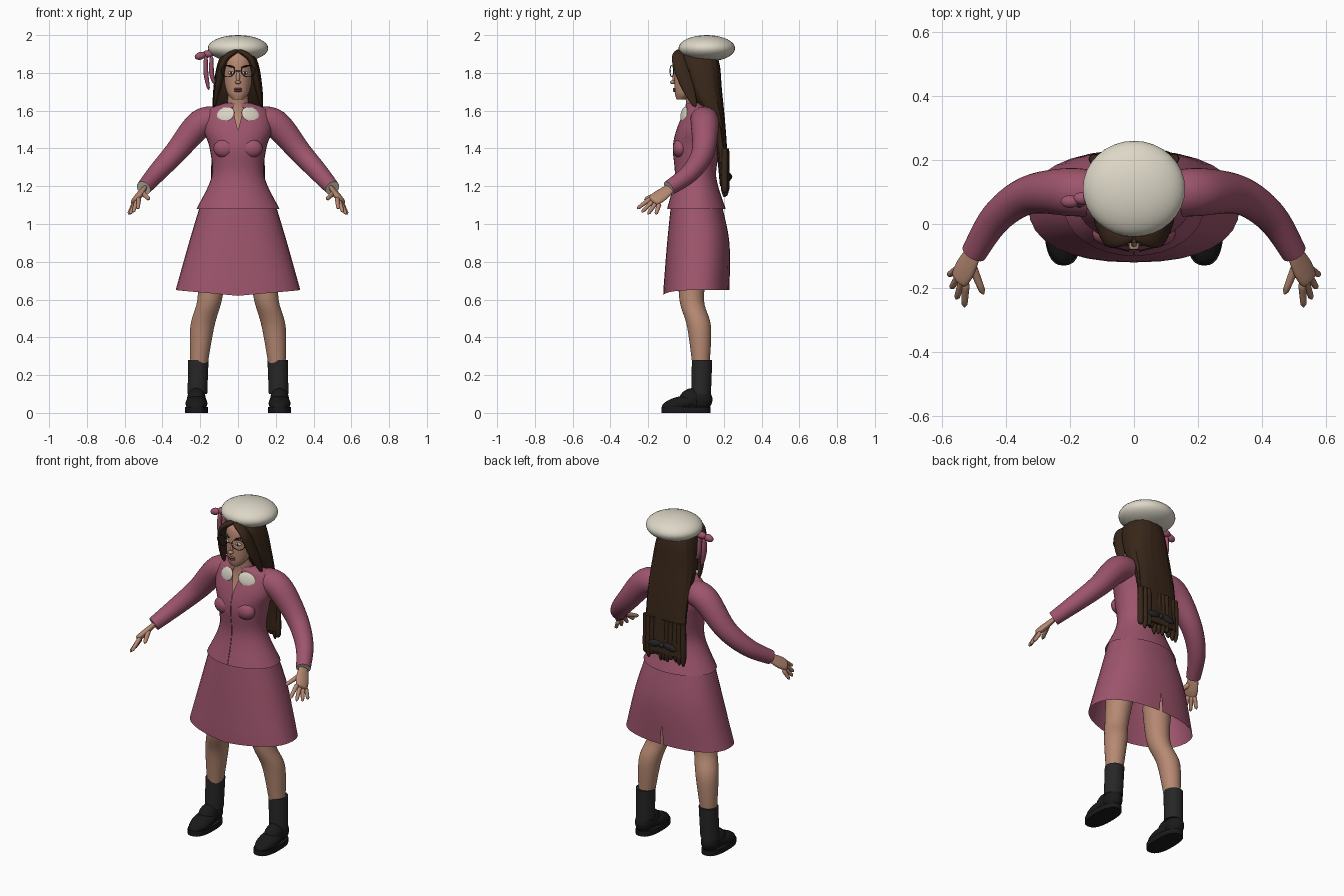
import bpy, bmesh, math, random
from mathutils import Vector, Matrix

random.seed(4)
cube = bpy.data.objects.get("Cube")
if cube:
    bpy.data.objects.remove(cube, do_unlink=True)

X_AXIS, Y_AXIS, Z_AXIS = Matrix.Identity(3)


def material(name, red, green, blue):
    mat = bpy.data.materials.new(name)
    mat.use_nodes = True
    colour = (red, green, blue, 1)
    mat.diffuse_color = colour
    mat.node_tree.nodes["Principled BSDF"].inputs["Base Color"].default_value = colour
    return mat


pink = material("dusty pink cloth", .34, .09, .15)
cream = material("cream felt", .72, .68, .57)
brown = material("dark brown hair", .04, .02, .01)
skin = material("skin", .47, .25, .17)
sock_black = material("sock black", .02, .02, .02)
shoe_black = material("shoe black", .01, .01, .01)
lip_red = material("lip red", .25, .09, .09)
eye_white = material("eye white", .6, .6, .5)


def finish(bm, name, mat):
    """Turn a bmesh into a smooth object with one colour."""
    bmesh.ops.recalc_face_normals(bm, faces=bm.faces)
    mesh = bpy.data.meshes.new(name)
    bm.to_mesh(mesh)
    bm.free()
    mesh.materials.append(mat)
    mesh.polygons.foreach_set("use_smooth", [True] * len(mesh.polygons))
    mesh.set_sharp_from_angle(angle=math.radians(50))
    obj = bpy.data.objects.new(name, mesh)
    bpy.context.collection.objects.link(obj)
    return obj


def flow(rings, steps):
    """Fill in smooth in-between rings along a spline through the given ones."""
    filled = []
    for i in range(len(rings) - 1):
        before, start, end = rings[max(i - 1, 0)], rings[i], rings[i + 1]
        after = rings[min(i + 2, len(rings) - 1)]
        for step in range(steps):
            t = step / steps
            filled.append([
                b + t / 2 * (c - a + t * (2 * a - 5 * b + 4 * c - d + t * (3 * (b - c) + d - a)))
                for a, b, c, d in zip(before, start, end, after)])
    return filled + [rings[-1]]


def loft_mesh(rings, side=None, flat=1, power=2, sides=32, ripple=0, caps=True, rounded=False):
    """Skin rings of x, y, z, radius and optional depth; level unless side is given."""
    rings = flow([ring if len(ring) > 4 else (*ring, ring[3] * flat) for ring in rings], 6)
    bm = bmesh.new()
    loops = []
    last = len(rings) - 1
    for i, (x, y, z, width, depth) in enumerate(rings):
        across, along = X_AXIS, Y_AXIS
        if side:
            tangent = Vector(rings[min(i + 1, last)][:3]) - Vector(rings[max(i - 1, 0)][:3])
            tangent.normalize()
            across = (side - tangent * side.dot(tangent)).normalized()
            along = tangent.cross(across)
        if rounded:
            taper = math.sqrt(max(.05, 1 - abs(2 * i / last - 1) ** 8))
            width, depth = width * taper, depth * taper
        loop = []
        for k in range(sides):
            swell = 1 + ripple * math.sin(k * 2.4)
            u, v = (math.copysign(abs(round(w, 6)) ** (2 / power), w) * swell
                    for w in (math.cos(math.tau * k / sides), math.sin(math.tau * k / sides)))
            loop.append(bm.verts.new(Vector((x, y, z)) + across * width * u + along * depth * v))
        loops.append(loop)
    for low, high in zip(loops, loops[1:]):
        for k in range(sides):
            bm.faces.new((low[k - 1], low[k], high[k], high[k - 1]))
    if caps:
        bm.faces.new(loops[0])
        bm.faces.new(loops[-1])
    return bm


def loft(name, rings, mat, **options):
    return finish(loft_mesh(rings, **options), name, mat)


def levels(*rows):
    """Rows of height, half width, front and back become level rings."""
    return [(0, (front + back) / 2, z, width, (back - front) / 2) for z, width, front, back in rows]


def blob(name, location, size, mat, rotation=(0, 0, 0)):
    bm = bmesh.new()
    bmesh.ops.create_uvsphere(bm, u_segments=32, v_segments=16, radius=1)
    obj = finish(bm, name, mat)
    obj.location, obj.scale, obj.rotation_euler = location, size, rotation
    return obj


def part_seam(bm, test, gap):
    """Split the centre seam where test holds and pull the edges apart."""
    def on_seam(vert):
        return abs(vert.co.x) < .0001 and test(vert.co)

    seam = [edge for edge in bm.edges if all(on_seam(vert) for vert in edge.verts)]
    bmesh.ops.split_edges(bm, edges=seam)
    for vert in filter(on_seam, bm.verts):
        way = sum(face.calc_center_median().x for face in vert.link_faces)
        if abs(way) > .001:
            vert.co.x += math.copysign(gap(vert.co.z), way)


# Jacket, open at the neck, with a front seam and a flared hem
jacket = loft_mesh(levels(
    (1.64, .07, 0, .12), (1.6, .16, -.01, .16), (1.5, .18, -.05, .18),
    (1.4, .15, -.07, .18), (1.25, .14, -.06, .16), (1.08, .22, -.1, .21)), caps=False)
part_seam(jacket, lambda co: co.y < .05, lambda z: .001 + max(0, z - 1.5) / 4)
finish(jacket, "jacket", pink)

# Skirt with a dipped front hem and a back slit
skirt = loft_mesh(levels((1.1, .2, -.08, .19), (.9, .26, -.1, .23), (.65, .33, -.12, .23)),
                  power=2.3, caps=False)
hem = min(vert.co.z for vert in skirt.verts)
for vert in skirt.verts:
    if vert.co.z < hem + .01 and vert.co.y < 0:
        vert.co.z -= .03 * (1 - abs(vert.co.x) * 3)
part_seam(skirt, lambda co: co.y > 0 and co.z < .8, lambda z: (.8 - z) * .07)
finish(skirt, "skirt", pink)

# Neck, head and face
loft("neck_and_chest", levels((1.72, .05, -.01, .09), (1.6, .06, 0, .1), (1.48, .08, -.04, .1)), skin)
loft("head", levels((1.66, .03, -.05, 0), (1.7, .06, -.06, .07), (1.8, .08, -.06, .14),
                    (1.88, .08, -.05, .15), (1.93, .03, 0, .1)), skin)
blob("nose_bridge", (0, -.06, 1.78), (.01, .01, .03), skin, (-.2, 0, 0))
blob("nose_tip", (0, -.07, 1.75), (.016, .015, .01), skin)
for name, height in (("upper_lip", 1.715), ("lower_lip", 1.705)):
    blob(name, (0, -.06, height), (.022, .01, .006), lip_red)
blob("glasses_bridge", (0, -.08, 1.81), (.018, .002, .002), sock_black)

# Hair mass, with loose strand ends
loft("hair", levels((1.94, .03, 0, .1), (1.87, .1, -.03, .17), (1.7, .13, .02, .19),
                    (1.5, .13, .14, .21), (1.2, .13, .18, .23)),
     brown, power=2.5, sides=40, ripple=.025)
for i in range(11):
    x = (i - 5) * .025
    y = .2 + random.uniform(0, .015)
    end = 1.14 + random.uniform(0, .04)
    loft(f"hair_strand_{i}", [(x, y, 1.4, .015), (x, y, 1.2, .017), (x, y, end, .005)], brown, sides=8)

# Dark bow low in the hair
for name, x in (("left", .05), ("right", -.05)):
    blob(f"{name}_hair_bow_loop", (x, .23, 1.25), (.045, .01, .02), sock_black, (0, x * 4, 0))
blob("hair_bow_knot", (0, .23, 1.25), (.015, .015, .015), sock_black)

# Hat and its side ribbon
blob("hat", (0, .11, 1.93), (.16, .15, .07), cream)
blob("ribbon_outer_loop", (-.2, .07, 1.89), (.03, .02, .02), pink, (0, -.3, 0))
blob("ribbon_inner_loop", (-.16, .08, 1.9), (.03, .02, .02), pink)
for name, x, end in (("outer", -.17, 1.71), ("inner", -.14, 1.74)):
    loft(f"ribbon_{name}_tail", [(x, .07, 1.89, .01), (x, .07, 1.8, .013), (x + .015, .07, end, .008)],
         pink, flat=1.5, rounded=True)

# Paired parts
for sign, label in ((1, "left"), (-1, "right")):
    def pair(name, rings, mat, **options):
        rings = [(sign * x, *rest) for x, *rest in rings]
        return loft(f"{label}_{name}", rings, mat, **options)

    def pair_blob(name, location, size, mat, tilt=0, roll=0, turn=0):
        x, *rest = location
        return blob(f"{label}_{name}", (sign * x, *rest), size, mat, (tilt, sign * roll, sign * turn))

    # Bust and collar
    pair_blob("bust", (.07, -.03, 1.4), (.06, .04, .05), pink)
    pair_blob("collar", (.066, -.01, 1.58), (.05, .01, .04), cream, tilt=-.25, roll=.35, turn=.25)

    # Sleeve, with a pale lining at the cuff
    sleeve = pair("sleeve", [
        (.1, .09, 1.55, .07), (.2, .1, 1.53, .075), (.33, .09, 1.38, .06),
        (.43, .02, 1.27, .05), (.5, -.09, 1.19, .04)], pink, side=Y_AXIS)
    sleeve.data.materials.append(cream)
    sleeve.data.polygons[-1].material_index = 1

    # Hand, with fingers fanned between the first and the last
    across = Vector((sign * .5, .6, -.5))
    pair("palm", [(.49, -.07, 1.2, .025), (.525, -.135, 1.15, .04), (.55, -.18, 1.12, .035)],
         skin, side=across, flat=.45, rounded=True)
    for i, finger in enumerate(("index", "middle", "ring", "little")):
        fan = i / 3
        base = Vector((.525, -.18, 1.14)).lerp(Vector((.55, -.14, 1.11)), fan)
        tip = Vector((.53, -.26, 1.08)).lerp(Vector((.58, -.16, 1.05)), fan)
        tip += Vector((.01, -.01, -.01)) * math.sin(math.pi * fan)
        pair(f"{finger}_finger", [(*base, .013), (*tip, .009)], skin, side=across, sides=12, rounded=True)
    pair("thumb", [(.51, -.12, 1.17, .015), (.47, -.22, 1.13, .01)], skin, side=across, sides=12, rounded=True)

    # Leg, sock and shoe
    pair("leg", [(.13, .04, .8, .08), (.15, .03, .6, .065), (.19, .07, .45, .063), (.21, .08, .2, .04)], skin)
    pair("sock", [(.21, .085, .28, .054), (.215, .08, .1, .052)], sock_black)
    pair_blob("shoe_heel", (.22, .08, .07), (.05, .06, .06), shoe_black)
    pair_blob("shoe_toe", (.22, -.02, .05), (.058, .11, .04), shoe_black, tilt=.2)
    pair_blob("shoe_instep", (.22, .03, .07), (.05, .07, .06), shoe_black, tilt=.4)
    pair("sole", [(.22, 0, 0, .06, .13), (.22, 0, .03, .06, .13)], shoe_black, power=2.5)

    # Eye, brow and glasses
    pair_blob("eye", (.038, -.05, 1.8), (.017, .008, .008), eye_white, turn=.35)
    pair_blob("pupil", (.037, -.057, 1.8), (.007, .003, .007), sock_black, turn=.35)
    pair_blob("brow", (.04, -.05, 1.835), (.026, .007, .005), brown, roll=-.25, turn=.4)
    bpy.ops.mesh.primitive_torus_add(
        major_segments=32, minor_segments=8, major_radius=.038, minor_radius=.0025,
        location=(sign * .054, -.075, 1.81), rotation=(math.pi / 2, 0, sign * .25))
    rim = bpy.context.object
    rim.name = f"{label}_glasses_rim"
    rim.scale.y = .8
    rim.data.materials.append(sock_black)
    bpy.ops.object.shade_smooth_by_angle()
    pair("glasses_temple", [(.09, -.065, 1.81, .002), (.1, .04, 1.81, .002)],
         sock_black, side=Z_AXIS, sides=8)

    # Front hair swept from the parting to the shoulder
    pair("front_hair", [(0, -.03, 1.92, .025), (.07, -.04, 1.87, .035), (.1, 0, 1.75, .036),
                        (.125, .05, 1.62, .015)], brown, side=Y_AXIS, flat=.5, rounded=True)
